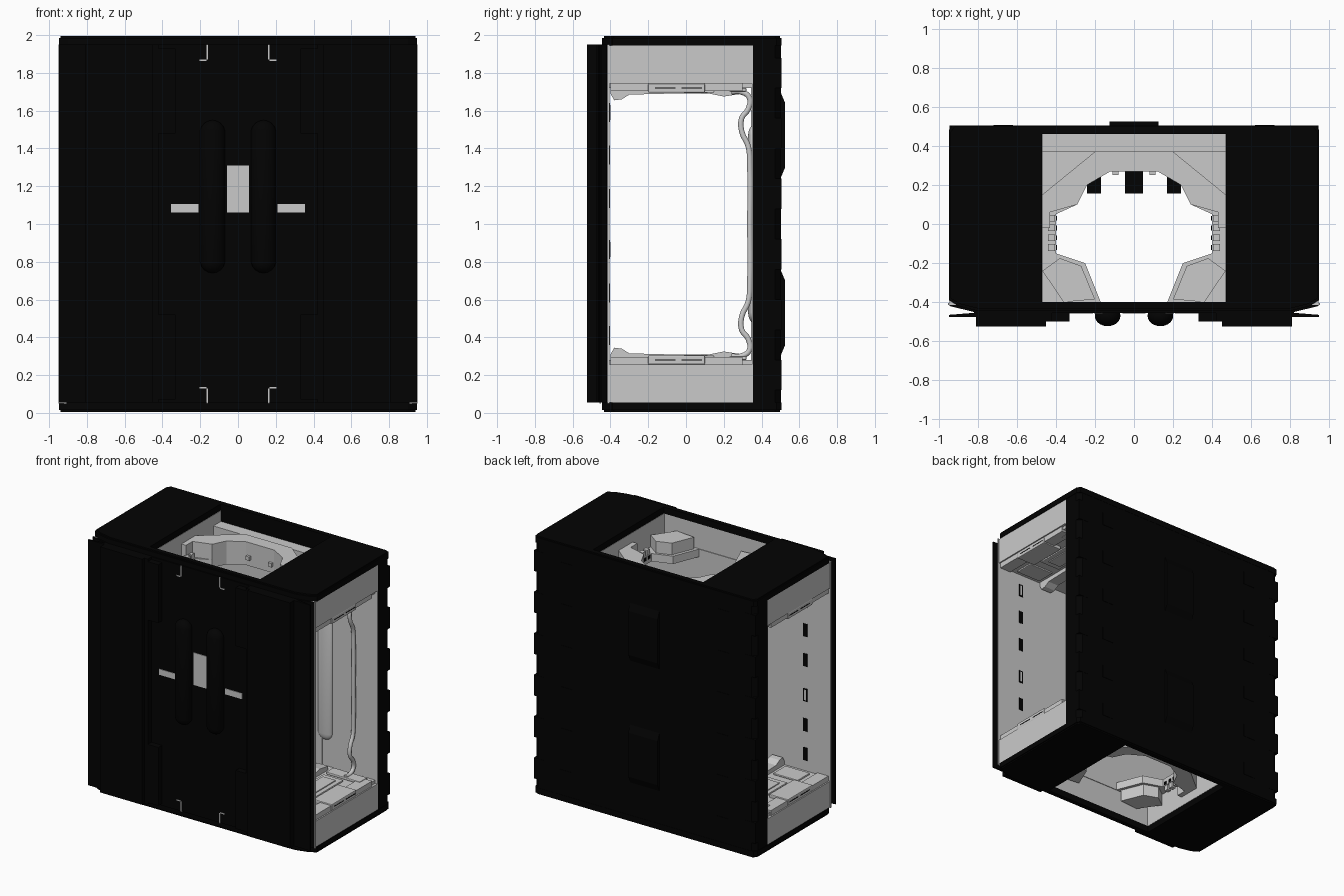
import bpy, bmesh
from mathutils import Vector

cube = bpy.data.objects.get("Cube")
if cube:
    bpy.data.objects.remove(cube)


def material(name, value):
    m = bpy.data.materials.new(name)
    m.use_nodes = True
    col = (value, value, value, 1)
    m.diffuse_color = col
    m.node_tree.nodes["Principled BSDF"].inputs["Base Color"].default_value = col
    return m


BLACK = material("black shell", 0.0008)
GREY = material("light grey lining", 0.59)


def prism(name, pts, lo, hi, mat, axis="z", mx=True, mz=False, bevel=0):
    """Extrude a profile along an axis, mirrored over x = 0 and z = 1."""
    order = {"z": lambda a, b, h: (a, b, h),
             "x": lambda a, b, h: (h, a, b)}[axis]
    bm = bmesh.new()
    for sx in ((1, -1) if mx else (1,)):
        for flip in ((False, True) if mz else (False,)):
            rings = []
            for h in (lo, hi):
                ring = []
                for a, b in pts:
                    x, y, z = order(a, b, h)
                    ring.append(bm.verts.new((sx * x, y, 2 - z if flip else z)))
                rings.append(ring)
            bm.faces.new(rings[0])
            bm.faces.new(rings[1][::-1])
            n = len(pts)
            for i in range(n):
                j = (i + 1) % n
                bm.faces.new((rings[0][i], rings[0][j], rings[1][j], rings[1][i]))
    bmesh.ops.recalc_face_normals(bm, faces=bm.faces)
    me = bpy.data.meshes.new(name)
    bm.to_mesh(me)
    bm.free()
    me.materials.append(mat)
    ob = bpy.data.objects.new(name, me)
    bpy.context.collection.objects.link(ob)
    if bevel:
        mod = ob.modifiers.new("bevel", "BEVEL")
        mod.width = bevel
        mod.segments = 2
        mod.limit_method = "ANGLE"


def box(name, x, y, z, mat, **kw):
    pts = [(x[0], y[0]), (x[1], y[0]), (x[1], y[1]), (x[0], y[1])]
    prism(name, pts, z[0], z[1], mat, **kw)


def mirrored_tube(name, pts, radius, mat):
    """Round pipe along points, repeated on both sides, top and bottom."""
    cu = bpy.data.curves.new(name, "CURVE")
    cu.dimensions = "3D"
    cu.bevel_depth = radius
    cu.bevel_resolution = 3
    cu.use_fill_caps = True
    for sx in (1, -1):
        for flip in (False, True):
            sp = cu.splines.new("BEZIER")
            sp.bezier_points.add(len(pts) - 1)
            for p, (x, y, z) in zip(sp.bezier_points, pts):
                p.co = (sx * x, y, 2 - z if flip else z)
                p.handle_left_type = p.handle_right_type = "AUTO"
            sp.resolution_u = 4
    cu.materials.append(mat)
    bpy.context.collection.objects.link(bpy.data.objects.new(name, cu))


def capsules(name, x, y, r, depth, z0, z1, mat):
    """Pair of upright capsules, flattened to a given half depth."""
    bm = bmesh.new()
    for sx in (1, -1):
        res = bmesh.ops.create_uvsphere(bm, u_segments=20, v_segments=9, radius=r)
        for v in res["verts"]:
            v.co.y *= depth / r
            v.co += Vector((sx * x, y, (z1 - r) if v.co.z > 0 else (z0 + r)))
    for f in bm.faces:
        f.smooth = True
    me = bpy.data.meshes.new(name)
    bm.to_mesh(me)
    bm.free()
    me.materials.append(mat)
    bpy.context.collection.objects.link(bpy.data.objects.new(name, me))


# Outer shell: top and bottom plates with square openings
opening = [(0, -.4), (.47, -.4), (.47, .46), (0, .46)]
plate = [(0, .505), (.93, .505), (.948, .48), (.948, -.39), (.9, -.42), (.8, -.445), (0, -.445)]
prism("end_plates", plate + opening, 1.945, 1.985, BLACK, mz=True)
lid = [(0, .498), (.92, .498), (.94, .47), (.94, -.38), (.89, -.41), (.79, -.435), (0, -.435)]
prism("end_plate_lids", lid + opening, 1.985, 1.995, BLACK, mz=True)

# Back wall, corner tabs and raised covers
back = [(0, .503), (.91, .503), (.945, .47), (.945, .355), (.475, .355), (.475, .462), (0, .462)]
prism("back_wall", back, .05, 1.95, BLACK)
for z in (.2, .52, .84, 1.16, 1.48, 1.8):
    box("back_corner_tab", (.86, .945), (.45, .505), (z - .08, z + .08), BLACK)
    box("back_clip", (.62, .72), (.5, .506), (z - .05, z + .05), BLACK)
cover = [(.5, 1.24), (.525, 1.30), (.525, 1.64), (.5, 1.70)]
prism("back_cover", cover, 0, .125, BLACK, axis="x", mz=True)

# Front wall with stepped panels and edge fins
front = [(0, -.415), (.945, -.415), (.945, -.42), (.82, -.45), (.82, -.455), (.948, -.465),
         (.948, -.475), (.81, -.475), (.81, -.525), (.45, -.525), (.45, -.5), (.42, -.5),
         (.42, -.455), (0, -.455)]
prism("front_wall", front, .055, 1.95, BLACK)
box("front_step_plate", (.33, .42), (-.5, -.45), (1.48, 1.93), BLACK, mz=True)
capsules("front_cylinders", .135, -.47, .067, .054, .74, 1.55, BLACK)

# Front light windows and corner clips
box("front_centre_window", (0, .058), (-.459, -.45), (1.06, 1.31), GREY)
box("front_side_window", (.21, .355), (-.459, -.45), (1.06, 1.105), GREY)
box("front_clip", (.16, .168), (-.459, -.45), (1.87, 1.95), GREY, mz=True)
box("front_clip_foot", (.168, .205), (-.459, -.45), (1.862, 1.87), GREY, mz=True)

# Interior lining
box("front_lining", (0, .951), (-.415, -.405), (.05, 1.95), GREY)
box("back_lining", (.47, .945), (.35, .357), (.05, 1.95), GREY)
box("back_inner_wall", (0, .475), (.345, .46), (.28, 1.72), GREY)
box("shaft_side_lining", (.469, .478), (.35, .46), (1.74, 1.944), GREY, mz=True)
box("side_header", (.469, .945), (-.41, .352), (1.745, 1.944), GREY, mz=True)
for z in (1.59, 1.365, 1.135):
    box("front_wall_slot", (.718, .752), (-.406, -.403), (z - .05, z + .05), BLACK, mz=True)
for z in (1.59, .865):
    box("front_wall_slot_core", (.726, .744), (-.406, -.401), (z - .04, z + .04), GREY)

# Ceiling and floor decks with the eight-sided hatch
hole = [(.17, -.4), (.25, -.2), (.4, -.15), (.4, .05), (.29, .1), (.24, .2), (.12, .27), (0, .27)]
deck = [(0, .46), (.47, .46), (.47, .352), (.925, .352), (.925, -.41), (0, -.41), (0, -.4)] + hole
prism("hatch_deck", deck, 1.72, 1.75, GREY, mz=True)

# Raised hatch surround in the shaft
surround = [(0, .37), (.2, .37), (.47, .15), (.47, -.02), (.43, -.02), (.43, .06)] + hole[4:]
prism("hatch_back_surround", surround, 1.75, 1.87, GREY, mz=True)
shoulder = [(.2, -.385), (.27, -.215), (.38, -.175), (.469, -.24), (.36, -.4)]
prism("hatch_front_shoulder", shoulder, 1.75, 1.84, GREY, mz=True)
box("shaft_back_ledge", (0, .47), (.37, .464), (1.74, 1.86), GREY, mz=True)

# Hatch rim facing the room
rim = hole[:-1] + [(.14, .31), (.28, .24), (.33, .135), (.45, .08), (.45, -.18), (.29, -.235), (.22, -.4)]
prism("hatch_rim", rim, 1.69, 1.72, GREY, mz=True)
box("hatch_rim_back", (0, .13), (.27, .31), (1.69, 1.72), GREY, mz=True)
for x in (.08, .205):
    box("hatch_tooth", (x, x + .03), (.25, .29), (1.74, 1.77), GREY, mz=True)
for y in (-.12, -.07, -.02, .03):
    box("hatch_side_tooth", (.405, .44), (y - .017, y + .017), (1.75, 1.79), GREY, mz=True)
    box("hatch_side_gap", (.395, .402), (y - .012, y + .012), (1.722, 1.745), BLACK, mz=True)

# Floor hatch clamps with dark tops
for x0, x1 in ((0, .047), (.17, .24)):
    box("floor_clamp", (x0, x1), (.155, .275), (.265, .30), GREY)
    box("floor_clamp_top", (x0, x1), (.155, .275), (.30, .308), BLACK)

# Floor and ceiling panels, edge blocks and slots
ridge = [(-.4, 1.72), (-.4, 1.69), (-.38, 1.655), (-.34, 1.66), (-.3, 1.685), (.1, 1.695),
         (.2, 1.675), (.3, 1.69), (.3, 1.72)]
prism("deck_ridge", ridge, .47, .56, GREY, axis="x", mz=True)
box("deck_side_panel", (.59, .76), (-.15, .2), (1.705, 1.72), GREY, mz=True, bevel=.006)
box("deck_side_inset", (.62, .73), (-.1, .15), (1.695, 1.705), GREY, mz=True, bevel=.004)
box("deck_front_panel", (.59, .8), (-.37, -.22), (1.705, 1.72), GREY, mz=True, bevel=.006)
box("deck_back_panel", (.59, .88), (.23, .32), (1.70, 1.72), GREY, mz=True, bevel=.006)
box("edge_block", (.78, .941), (-.2, .1), (1.695, 1.744), GREY, mz=True, bevel=.006)
box("edge_rail", (.84, .935), (-.4, .3), (1.705, 1.746), GREY, mz=True)
for y in (-.11, .03):
    box("edge_slot", (.935, .943), (y - .055, y + .055), (1.717, 1.722), BLACK, mz=True)

# Pipes and wall ribs
pipe = [(.75, .24, 1.7), (.75, .29, 1.7), (.75, .335, 1.67), (.75, .33, 1.61), (.75, .295, 1.56),
        (.75, .295, 1.49), (.75, .33, 1.41), (.75, .338, 1.3), (.75, .338, 1)]
mirrored_tube("room_pipe", pipe, .015, GREY)
capsules("back_wall_ribs", .5, .352, .062, .024, .48, 1.52, GREY)
